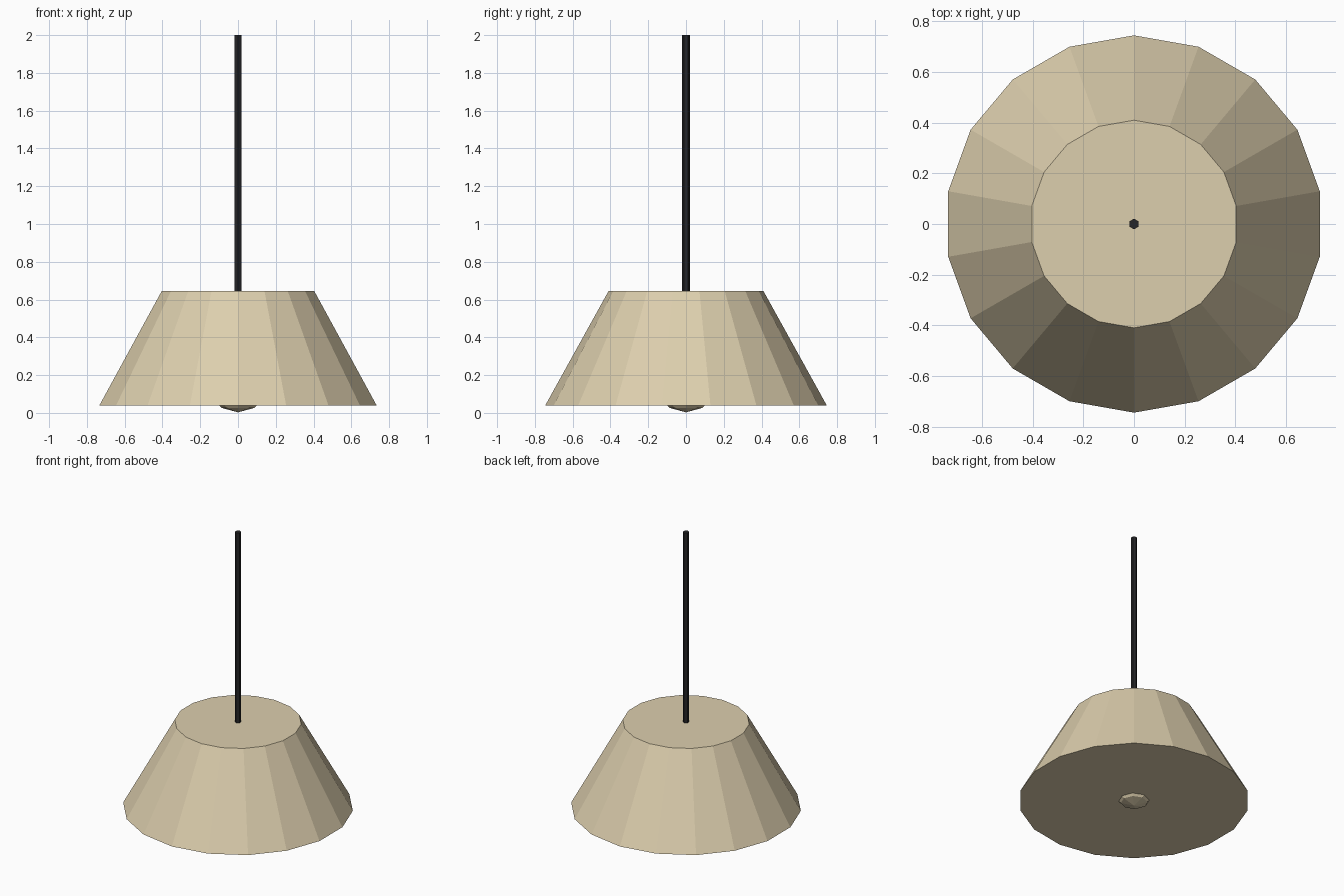
import bpy, math

if "Cube" in bpy.data.objects:
    bpy.data.objects.remove(bpy.data.objects["Cube"])


def make_material(name, color):
    mat = bpy.data.materials.new(name)
    mat.diffuse_color = (*color, 1.0)
    mat.use_nodes = True
    mat.node_tree.nodes["Principled BSDF"].inputs["Base Color"].default_value = mat.diffuse_color
    return mat


def frustum(name, sides, r_bottom, r_top, z_bottom, z_top, mat):
    """Flat-shaded capped cone section standing between two heights."""
    bpy.ops.mesh.primitive_cone_add(
        vertices=sides, radius1=r_bottom, radius2=r_top, depth=z_top - z_bottom,
        location=(0, 0, (z_bottom + z_top) / 2))
    obj = bpy.context.object
    obj.name = name
    obj.data.materials.append(mat)
    return obj


cream = make_material("cream", (0.72, 0.62, 0.42))
black = make_material("black", (0.018, 0.018, 0.02))

# Closed, faceted lamp shade
frustum("lamp_shade", 18, 0.745, 0.41, 0.04, 0.645, cream)

# Hanging cord, running slightly into the shade
frustum("hanging_cord", 6, 0.021, 0.021, 0.6, 2.0, black)

# Bulb, with only its tip poking out of the shade
bulb_radius = 0.17
bpy.ops.mesh.primitive_uv_sphere_add(
    segments=8, ring_count=6, radius=bulb_radius, location=(0, 0, bulb_radius + 0.003))
bulb = bpy.context.object
bulb.name = "bulb"
bulb.data.materials.append(cream)
